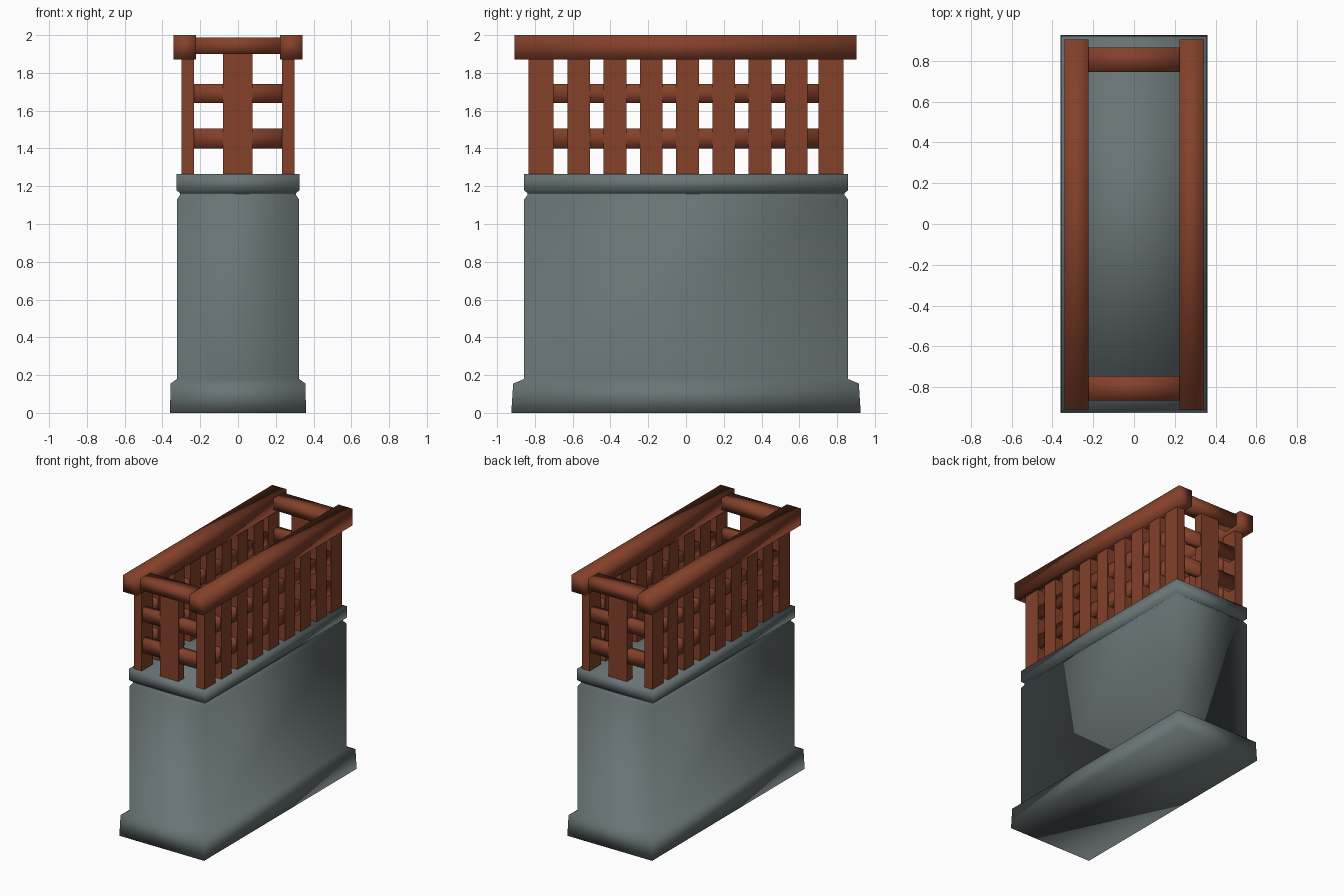
import bpy, bmesh

if "Cube" in bpy.data.objects:
    bpy.data.objects.remove(bpy.data.objects["Cube"])


def material(name, rgb):
    m = bpy.data.materials.new(name)
    m.diffuse_color = (*rgb, 1)
    m.use_nodes = True
    m.node_tree.nodes["Principled BSDF"].inputs["Base Color"].default_value = m.diffuse_color
    return m


STONE = material("grey stone", (0.14, 0.172, 0.178))
WOOD = material("red brown wood", (0.23, 0.052, 0.023))


def finish(name, bm, mat, smooth):
    bmesh.ops.recalc_face_normals(bm, faces=bm.faces)
    for f in bm.faces:
        f.smooth = smooth
    me = bpy.data.meshes.new(name)
    bm.to_mesh(me)
    bm.free()
    me.materials.append(mat)
    ob = bpy.data.objects.new(name, me)
    bpy.context.collection.objects.link(ob)
    return ob


def box(name, x, y, z, smooth=False):
    """Box from (min, max) ranges."""
    bm = bmesh.new()
    bmesh.ops.create_cube(bm, size=1)
    for v in bm.verts:
        v.co = [(r[0] + r[1]) / 2 + c * (r[1] - r[0]) for r, c in zip((x, y, z), v.co)]
    return finish(name, bm, WOOD, smooth)


# Stone pedestal: rectangular rings (half x, half y, z) joined upward
rings = [(0.36, 0.925, 0), (0.357, 0.915, 0.155), (0.323, 0.857, 0.18),
         (0.323, 0.857, 1.13), (0.306, 0.838, 1.155), (0.306, 0.838, 1.163),
         (0.326, 0.857, 1.178), (0.326, 0.857, 1.265)]
bm = bmesh.new()
loops = [[bm.verts.new((sx * a, sy * b, z)) for sx, sy in ((-1, -1), (1, -1), (1, 1), (-1, 1))]
         for a, b, z in rings]
for lo, hi in zip(loops, loops[1:]):
    for i in range(4):
        j = (i + 1) % 4
        bm.faces.new((lo[i], lo[j], hi[j], hi[i]))
bm.faces.new(loops[0][::-1])
bm.faces.new(loops[-1])
finish("stone_pedestal", bm, STONE, True)


def span(s, a, b):
    return tuple(sorted((s * a, s * b)))


SLATS = ((1.40, 1.505), (1.64, 1.74))

# Long sides: top rail, nine posts, two slats
for s, side in ((-1, "left"), (1, "right")):
    box(f"{side}_top_rail", span(s, 0.222, 0.341), (-0.908, 0.903), (1.872, 2.0), True)
    for i in range(9):
        y = (i - 4) * 0.192 + 0.008 * (0 < i < 8)
        w = 0.067 if i in (0, 8) else 0.06
        box(f"{side}_post_{i + 1}", span(s, 0.233, 0.3), (y - w, y + w), (1.26, 1.89))
    for k, z in enumerate(SLATS):
        box(f"{side}_slat_{k + 1}", span(s, 0.24, 0.293), (-0.76, 0.76), z, True)

# Short ends: top rail, one middle post, two slats
for s, end in ((-1, "front"), (1, "back")):
    box(f"{end}_top_rail", (-0.235, 0.235), span(s, 0.745, 0.865), (1.9, 1.987), True)
    box(f"{end}_post", (-0.08, 0.077), span(s, 0.765, 0.832), (1.26, 1.92))
    for k, z in enumerate(SLATS):
        box(f"{end}_slat_{k + 1}", (-0.25, 0.25), span(s, 0.772, 0.825), z, True)
